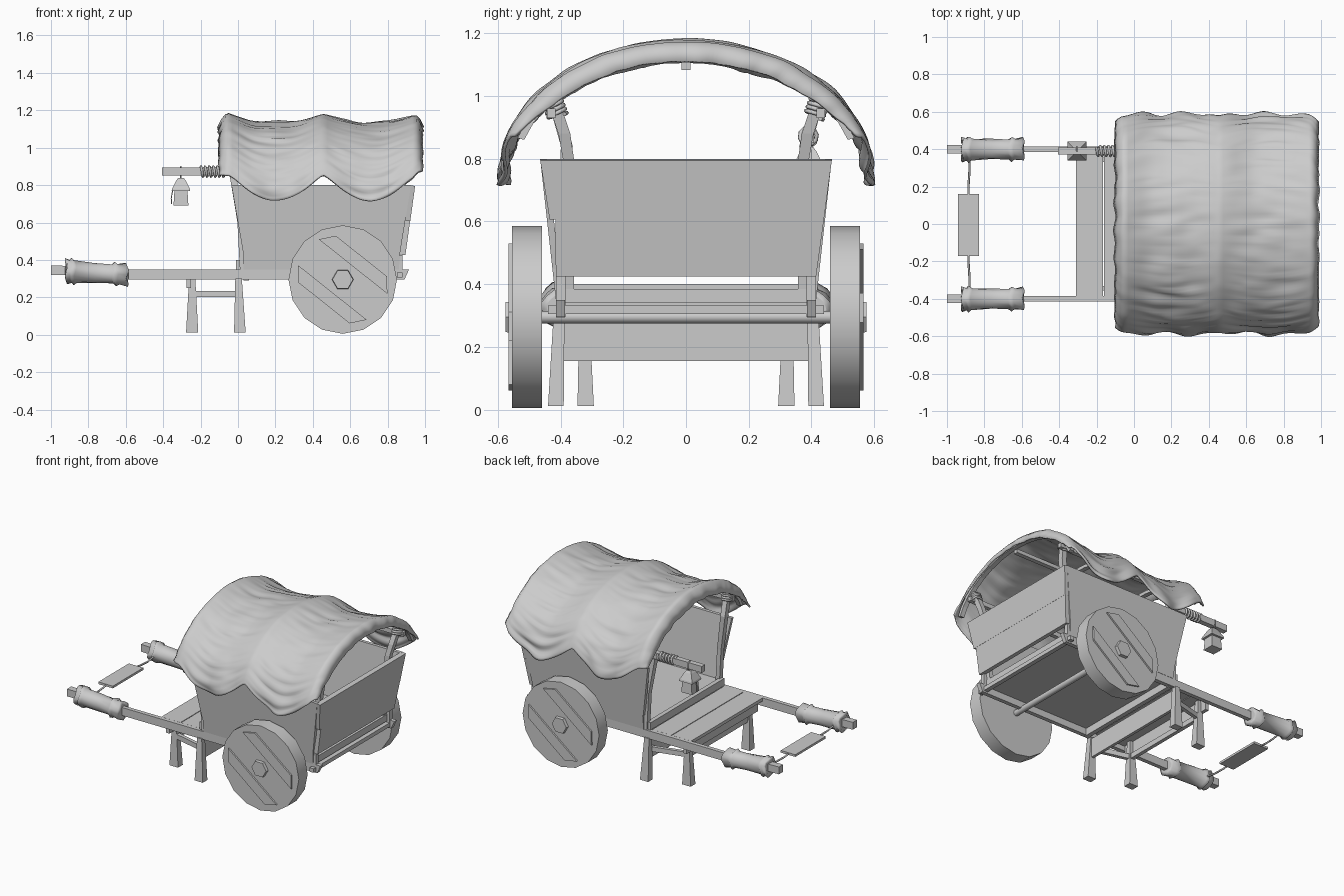
import bpy, bmesh, math
from mathutils import Vector, noise

if "Cube" in bpy.data.objects:
    bpy.data.objects.remove(bpy.data.objects["Cube"])


def loft(name, rings, smooth=False):
    """Closed solid skinned through a list of equal-sized rings of points."""
    bm = bmesh.new()
    rows = [[bm.verts.new(p) for p in r] for r in rings]
    n = len(rows[0])
    for a, b in zip(rows, rows[1:]):
        for i in range(n):
            bm.faces.new((a[i], a[(i + 1) % n], b[(i + 1) % n], b[i]))
    bm.faces.new(rows[0])
    bm.faces.new(rows[-1])
    bmesh.ops.recalc_face_normals(bm, faces=bm.faces)
    return finish(name, bm, smooth)


def finish(name, bm, smooth=False):
    me = bpy.data.meshes.new(name)
    bm.to_mesh(me)
    bm.free()
    for p in me.polygons:
        p.use_smooth = smooth and len(p.vertices) == 4
    ob = bpy.data.objects.new(name, me)
    bpy.context.collection.objects.link(ob)
    return ob


def prism(name, pts, offset):
    return loft(name, [pts, [Vector(p) + Vector(offset) for p in pts]])


def box(name, x, y, z):
    return prism(name, [(x[0], y[0], z[0]), (x[1], y[0], z[0]), (x[1], y[1], z[0]), (x[0], y[1], z[0])],
                 (0, 0, z[1] - z[0]))


def rect_z(x, y, z, w, d):
    return [(x - w / 2, y - d / 2, z), (x + w / 2, y - d / 2, z), (x + w / 2, y + d / 2, z), (x - w / 2, y + d / 2, z)]


def rect_x(x, y, z, d, h):
    return [(x, y - d / 2, z - h / 2), (x, y + d / 2, z - h / 2), (x, y + d / 2, z + h / 2), (x, y - d / 2, z + h / 2)]


def disc_y(x, y, z, r, n, turn=0.0):
    return [(x + r * math.cos(math.tau * i / n + turn), y, z + r * math.sin(math.tau * i / n + turn)) for i in range(n)]


def rope(name, pts, r=0.006):
    cu = bpy.data.curves.new(name, 'CURVE')
    cu.dimensions = '3D'
    cu.bevel_depth, cu.bevel_resolution, cu.use_fill_caps = r, 1, True
    sp = cu.splines.new('POLY')
    sp.points.add(len(pts) - 1)
    for p, co in zip(sp.points, pts):
        p.co = (*co, 1)
    ob = bpy.data.objects.new(name, cu)
    bpy.context.collection.objects.link(ob)


def coil(name, a, b, r, turns, thick=0.007):
    a, b = Vector(a), Vector(b)
    d = (b - a).normalized()
    u = d.orthogonal().normalized()
    v = d.cross(u)
    n = turns * 10
    rope(name, [a.lerp(b, i / n) + r * (u * math.cos(i * math.tau / 10) + v * math.sin(i * math.tau / 10))
                for i in range(n + 1)], thick)


# Wheels with hub and two diagonal battens
WX, WZ = 0.56, 0.295
for s, side in ((-1, "right"), (1, "left")):
    y0, y1 = s * 0.46, s * 0.555
    loft(side + "_wheel", [disc_y(WX, y, WZ, 0.29, 16) for y in (y0, y1)], True)
    loft(side + "_hub", [disc_y(WX, y1, WZ, 0.058, 6), disc_y(WX, s * 0.575, WZ, 0.055, 6)])
    d = Vector((0.78, 0, 0.62 * s))
    nrm = Vector((-d.z, 0, d.x))
    for k in (-1, 1):
        c = Vector((WX, y1, WZ)) + nrm * 0.125 * k
        inner, outer = c - nrm * 0.036 * k, c + nrm * 0.036 * k
        prism(side + "_wheel_batten", [inner - d * 0.235, inner + d * 0.235, outer + d * 0.175, outer - d * 0.175],
              (0, s * 0.011, 0))
loft("axle", [disc_y(WX, y, WZ, 0.02, 8) for y in (-0.47, 0.47)], True)

# Long shafts with cloth-wrapped grips
for s, side in ((-1, "right"), (1, "left")):
    y = s * 0.4
    loft(side + "_shaft", [rect_x(-1, y, 0.345, 0.045, 0.05), rect_x(-0.9, y, 0.343, 0.045, 0.05),
                           rect_x(-0.62, y, 0.322, 0.028, 0.055), rect_x(0.875, y, 0.322, 0.028, 0.055)])
    prism(side + "_shaft_tail", [(0.875, y - .014, .295), (0.89, y - .014, .295), (0.915, y - .014, .35),
                                 (0.875, y - .014, .35)], (0, 0.028, 0))
    rings = []
    for x, r in ((-.92, .05), (-.918, .068), (-.895, .058), (-.885, .07), (-.87, .058), (-.76, .054), (-.67, .053),
                 (-.655, .066), (-.64, .055), (-.595, .062), (-.59, .045)):
        rings.append([(x + 0.006 * math.sin(3 * a), y + r * math.cos(a) * (1 + .06 * math.sin(5 * a + x * 30)),
                       0.34 - 0.06 * (x + .92) + r * math.sin(a) * (1 + .06 * math.sin(4 * a + x * 20)))
                      for a in (math.tau * i / 16 for i in range(16))])
    loft(side + "_grip_cloth", rings, True)
    rope(side + "_yoke_rope", [(-.88, s * .37, .335), (-.88, s * .28, .32), (-.885, s * .2, .322), (-.885, s * .14, .33)])
box("yoke_board", (-.94, -.83), (-.17, .16), (.323, .338))

# Front bench: planks, apron, legs, stretchers
for x0, x1 in ((-.31, -.165), (-.16, -.015)):
    box("bench_plank", (x0, x1), (-.388, .388), (.328, .35))
box("bench_apron", (-.275, -.25), (-.385, .385), (.25, .328))
box("bench_back_panel", (-.005, .015), (-.4, .4), (.155, .285))
box("front_sill", (-.012, .018), (-.4, .4), (.35, .40))
for s in (-1, 1):
    loft("front_leg", [rect_z(-.245, s * .32, .012, .065, .052), rect_z(-.245, s * .325, .33, .03, .03)])
    loft("rear_leg", [rect_z(.01, s * .415, .012, .062, .05), rect_z(.003, s * .405, .3, .035, .035)])
    loft("side_stretcher", [rect_x(-.235, s * .325, .218, .025, .033), rect_x(0, s * .385, .218, .025, .033)])
box("front_stretcher", (-.255, -.23), (-.32, .32), (.2, .235))

# Cart bed and flared walls
box("cart_floor", (.02, .86), (-.41, .41), (.34, .385))
box("rear_crossbar", (.85, .88), (-.44, .44), (.305, .332))
box("front_crossbar", (.03, .06), (-.4, .4), (.29, .345))
for s, side in ((-1, "right"), (1, "left")):
    def wall(x0, z0, x1, z1, x2, x3):
        f = lambda z: s * (.415 + .05 * (z - .35) / .45)
        prism(side + "_wall_board", [(x0, f(z0), z0), (x1, f(z0), z0), (x3, f(z1), z1), (x2, f(z1), z1)],
              (0, -s * .022, 0))
    wall(.03, .35, .86, .448, .03, .868)
    wall(.026, .448, .868, .80, -.035, .925)
    box(side + "_tail_post", (.845, .88), (s * .4 - .015, s * .4 + .015), (.295, .425))

    # Bent posts and roof rails with lashings
    loft(side + "_front_post", [rect_z(.025, s * .392, .35, .03, .035), rect_z(.012, s * .392, .6, .03, .035),
                                rect_z(-.025, s * .38, .84, .035, .038), rect_z(-.02, s * .425, 1.0, .035, .038)])
    loft(side + "_rear_post", [rect_z(.84, s * .375, .375, .03, .035), rect_z(.88, s * .375, .8, .035, .035),
                               rect_z(.9, s * .388, .88, .035, .038), rect_z(.92, s * .428, 1.0, .035, .038)])
    loft(side + "_roof_rail", [rect_x(-.06, s * .43, .945, .028, .03), rect_x(.96, s * .43, .945, .028, .03)])
    for x in (-.02, .915):
        coil(side + "_post_lashing", (x, s * .408, .935), (x, s * .427, .985), .03, 4)

# Two tilted tailgate boards
loft("tailgate_lower", [[(.862, -.415, .43), (.895, -.415, .425), (.895, .415, .425), (.862, .415, .43)],
                        [(.888, -.417, .61), (.92, -.417, .607), (.92, .44, .607), (.888, .44, .61)]])
loft("tailgate_upper", [[(.89, -.435, .61), (.921, -.435, .607), (.921, .44, .607), (.89, .44, .61)],
                        [(.915, -.465, .8), (.947, -.465, .795), (.947, .465, .795), (.915, .465, .8)]])

# Canopy cloth: ellipse section, sagging between three hoops
CZ, A, B = 0.76, 0.585, 0.412
bm = bmesh.new()
NU, NV = 64, 96
grid = []
for i in range(NU + 1):
    x = -0.1 + 1.085 * i / NU
    f = ((x + .05) / .505) % 1
    sag = math.sin(math.pi * f)
    end = max(0, 1 - min(x + .1, .985 - x) / .045)
    edge = 0.85 - 0.135 * sag ** 1.2 + 0.04 * end
    tm = math.acos((edge - CZ) / B)
    row = []
    for j in range(NV + 1):
        v = 2 * j / NV - 1
        t = tm * v
        k = 1 - .14 * end ** 2 * (1 - .75 * abs(v) ** 3)
        fold = -abs(noise.noise((x * 2, v * 14, 1.7))) * .05 * sag + noise.noise((x * 8, v * 8, 5.1)) * .012
        drop = .1 * sag * (1 - v * v)
        flare = .025 * sag * max(0, abs(v) - .75) / .25 * math.sin(x * 28 + (v > 0))
        r = k + fold - drop + flare + .008
        row.append(bm.verts.new((x + .012 * noise.noise((v * 9, x, 0)) * end, A * r * math.sin(t),
                                 CZ + B * math.cos(t) * (r if math.cos(t) > 0 else 1) + .01 * noise.noise((x * 7, v * 2, 9)))))
    grid.append(row)
for a, b in zip(grid, grid[1:]):
    for j in range(NV):
        bm.faces.new((a[j], b[j], b[j + 1], a[j + 1]))
bmesh.ops.recalc_face_normals(bm, faces=bm.faces)
canopy = finish("canopy_cloth", bm, True)
mod = canopy.modifiers.new("thickness", 'SOLIDIFY')
mod.thickness, mod.offset = 0.01, 0

# Hoops and ridge pole under the cloth
for x in (-.04, .455, .945):
    rings = []
    for i in range(17):
        t = math.radians(-74 + 148 * i / 16)
        rings.append([(x + dx, (A - o) * math.sin(t), CZ + (B - o) * math.cos(t))
                      for dx, o in ((-.016, .026), (.016, .026), (.016, .048), (-.016, .048))])
    loft("canopy_hoop", rings)
loft("ridge_pole", [rect_x(-.06, 0, 1.095, .03, .025), rect_x(.95, 0, 1.095, .03, .025)])

# Lantern on its pole
loft("lantern_pole", [rect_x(-.405, .39, .872, .036, .044), rect_x(.06, .39, .872, .036, .044)])
coil("pole_lashing", (-.2, .39, .872), (-.07, .39, .872), .027, 6, .007)
LX, LY = -.305, .39
rope("lantern_hook", [(LX, LY, .9), (LX, LY + .024, .89), (LX, LY + .024, .85), (LX, LY, .83)], .004)
loft("lantern_roof", [rect_z(LX, LY, .768, .1, .1), rect_z(LX, LY, .78, .095, .095),
                      rect_z(LX, LY, .825, .05, .05), rect_z(LX, LY, .838, .03, .03)])
loft("lantern_body", [rect_z(LX, LY, .69, .08, .08), rect_z(LX, LY, .768, .07, .07)])
rope("lantern_tassel", [(LX - .045, LY, .77), (LX - .052, LY, .73), (LX - .05, LY, .7)], .003)
